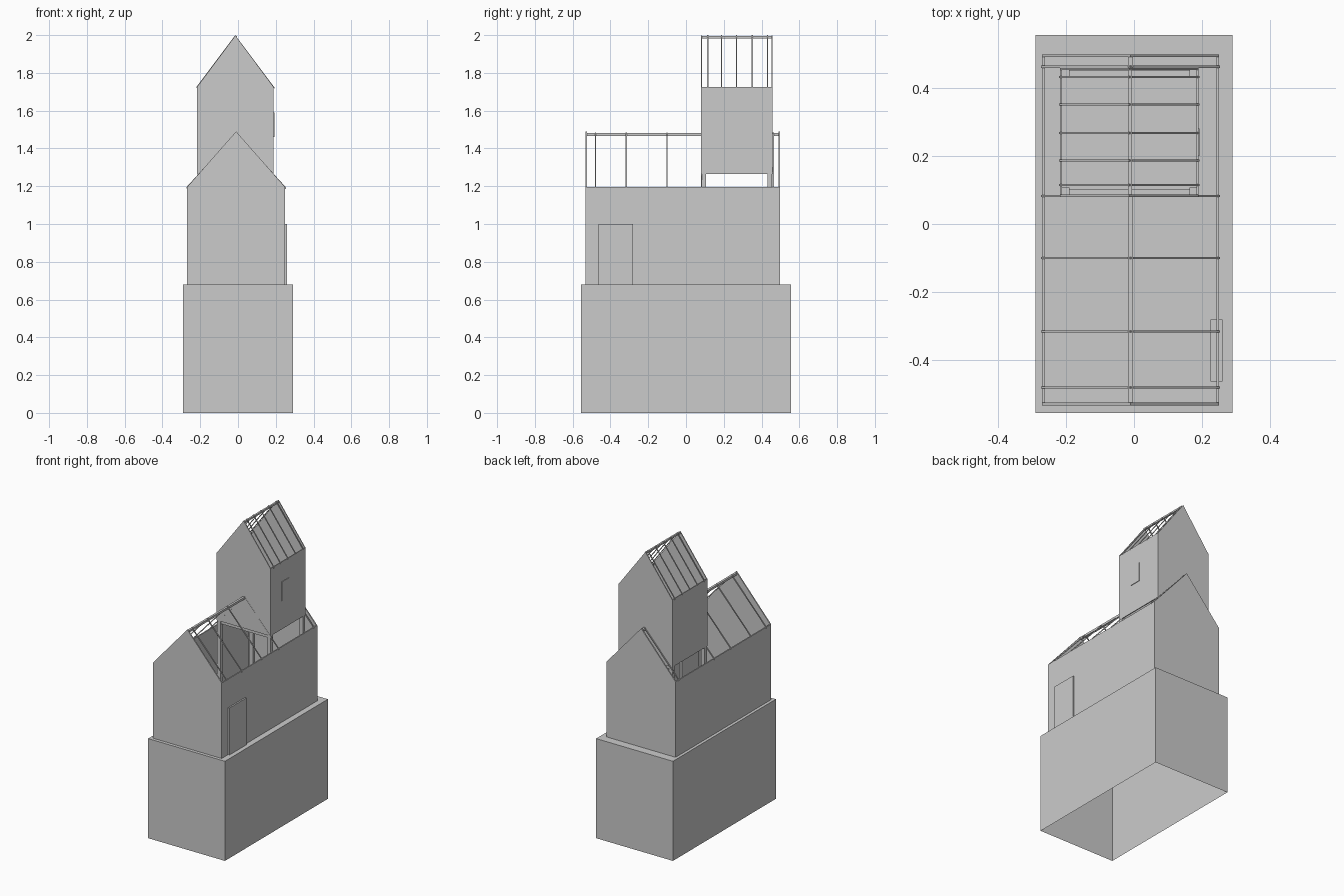
import bpy, bmesh
from mathutils import Vector

if "Cube" in bpy.data.objects:
    bpy.data.objects.remove(bpy.data.objects["Cube"])


def make(name, bm):
    bmesh.ops.recalc_face_normals(bm, faces=bm.faces[:])
    me = bpy.data.meshes.new(name)
    bm.to_mesh(me)
    bm.free()
    ob = bpy.data.objects.new(name, me)
    bpy.context.collection.objects.link(ob)
    return ob


def box(name, x, y, z, open_bottom=False):
    bm = bmesh.new()
    bmesh.ops.create_cube(bm, size=1)
    for v in bm.verts:
        v.co = Vector([(r[0] + r[1]) / 2 + c * (r[1] - r[0]) for c, r in zip(v.co, (x, y, z))])
    ob_bottom = [f for f in bm.faces if f.calc_center_median().z < z[0] + 1e-5]
    ob = None
    if open_bottom:
        # recalculate outward before opening the shell
        bmesh.ops.recalc_face_normals(bm, faces=bm.faces[:])
        bmesh.ops.delete(bm, geom=ob_bottom, context='FACES_ONLY')
    ob = make(name, bm)
    return ob


def prism(name, profile, y0, y1):
    """Extrude an (x, z) outline along y."""
    bm = bmesh.new()
    f = bm.faces.new([bm.verts.new((x, y0, z)) for x, z in profile])
    ext = bmesh.ops.extrude_face_region(bm, geom=[f])
    for v in ext['geom']:
        if isinstance(v, bmesh.types.BMVert):
            v.co.y = y1
    return make(name, bm)


def gabled_shell(name, x, y, base, eave, ridge, t):
    """Two side walls and two gable walls, open on top."""
    mid = (x[0] + x[1]) / 2
    outline = [(x[0], base), (x[1], base), (x[1], eave), (mid, ridge), (x[0], eave)]
    prism(name + "_front_gable", outline, y[0], y[0] + t)
    prism(name + "_back_gable", outline, y[1] - t, y[1])
    box(name + "_left_wall", (x[0], x[0] + t), (y[0] + t, y[1] - t), (base, eave))
    box(name + "_right_wall", (x[1] - t, x[1]), (y[0] + t, y[1] - t), (base, eave))


def rafters(name, x, eave, ridge, ys, w, t):
    """Pairs of sloping bars from the eaves to the ridge."""
    mid = (x[0] + x[1]) / 2
    for i, y in enumerate(ys):
        for side, xe in (("left", x[0]), ("right", x[1])):
            prof = [(xe, eave), (mid, ridge), (mid, ridge - t), (xe, eave - t)]
            prism(f"{name}_{side}_rafter_{i + 1}", prof, y - w / 2, y + w / 2)


# base block, open underneath
box("base", (-0.29, 0.29), (-0.555, 0.555), (0, 0.68), open_bottom=True)

# house
HX, HY = (-0.27, 0.25), (-0.533, 0.498)
gabled_shell("house", HX, HY, 0.68, 1.195, 1.49, 0.008)
rafters("house", (-0.273, 0.253), 1.195, 1.485, (-0.48, -0.316, -0.1, 0.082, 0.462), 0.006, 0.009)
box("front_ridge_beam", (-0.018, -0.003), (-0.525, 0.08), (1.467, 1.482))
box("back_ridge_beam", (-0.018, -0.003), (0.46, 0.49), (1.467, 1.482))
box("door", (0.225, 0.26), (-0.463, -0.28), (0.68, 1.0))

# tower on posts
TX, TY = (-0.217, 0.189), (0.08, 0.458)
gabled_shell("tower", TX, TY, 1.265, 1.725, 1.998, 0.006)
rafters("tower", (-0.221, 0.192), 1.724, 2.0, (0.115, 0.187, 0.268, 0.351, 0.432), 0.006, 0.008)
box("tower_ridge_beam", (-0.018, -0.006), (0.086, 0.452), (1.982, 1.994))
box("tower_window", (0.185, 0.193), (0.2, 0.28), (1.46, 1.59))
for sy, y in (("front", (0.083, 0.107)), ("back", (0.431, 0.455))):
    for sx, x in (("left", (-0.215, -0.19)), ("right", (0.163, 0.188))):
        box(f"tower_{sy}_{sx}_post", x, y, (0.68, 1.275))
    box(f"tower_{sy}_beam", (-0.19, 0.163), (y[0] + 0.004, y[1] - 0.004), (1.245, 1.265))
